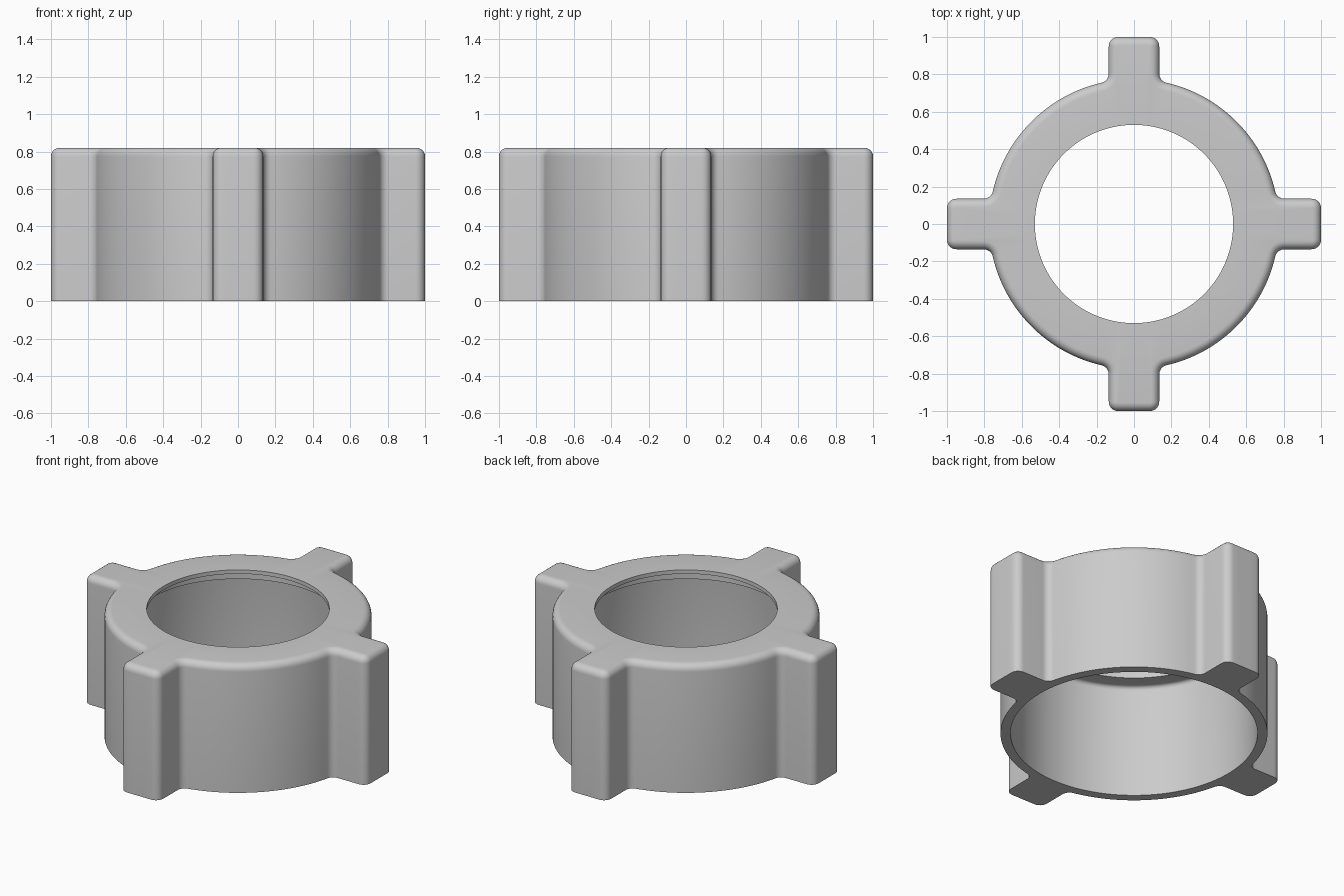
import bpy, bmesh
from math import sin, cos, pi, atan2, sqrt

cube = bpy.data.objects.get("Cube")
if cube:
    bpy.data.objects.remove(cube)

HEIGHT, RING, REACH, HALF = 0.82, 0.775, 1.0, 0.135
ROUND, FILLET = 0.05, 0.05


def arc(cx, cy, r, a, b, n):
    return [(cx + r * cos(a + (b - a) * i / n), cy + r * sin(a + (b - a) * i / n))
            for i in range(n + 1)]


def outline(inset):
    """Ring with four lugs, moved inward by inset; root fillets grow, corners shrink."""
    fy = HALF + FILLET
    fx = sqrt((RING + FILLET) ** 2 - fy ** 2)
    root = atan2(fy, fx)
    half = [(REACH - inset, 0), (REACH - inset, HALF / 3)]
    half += arc(REACH - ROUND, HALF - ROUND, ROUND - inset, 0, pi / 2, 6)
    half += arc(fx, fy, FILLET + inset, 1.5 * pi, pi + root, 7)
    half += arc(0, 0, RING - inset, root, pi / 4, 14)[1:]
    quarter = half + [(y, x) for x, y in reversed(half[1:-1])]
    points = []
    for _ in range(4):
        points += quarter
        quarter = [(-y, x) for x, y in quarter]
    return points


base = outline(0)
angles = [atan2(y, x) for x, y in base]


def circle(r):
    return [(r * cos(a), r * sin(a)) for a in angles]


# Outer wall and rounded top edge
EDGE = 0.045
loops = [(base, 0)]
for i in range(7):
    t = i / 6 * pi / 2
    loops.append((outline(EDGE * (1 - cos(t))), HEIGHT - EDGE + EDGE * sin(t)))

# Stepped bore, from the thin top lip down to the wide socket
loops += [(circle(0.53), HEIGHT), (circle(0.53), 0.795),
          (circle(0.61), 0.795), (circle(0.61), 0.725)]
COVE = 0.025
for i in range(5):
    t = i / 4 * pi / 2
    loops.append((circle(0.717 - COVE + COVE * sin(t)), 0.725 - COVE + COVE * cos(t)))
loops.append((circle(0.717), 0))

# Skin the closed sequence of loops
bm = bmesh.new()
rows = [[bm.verts.new((x, y, z)) for x, y in pts] for pts, z in loops]
count = len(base)
for k, low in enumerate(rows):
    high = rows[(k + 1) % len(rows)]
    for i in range(count):
        j = (i + 1) % count
        bm.faces.new((low[i], low[j], high[j], high[i]))
bmesh.ops.recalc_face_normals(bm, faces=bm.faces)
mesh = bpy.data.meshes.new("lugged_collar")
bm.to_mesh(mesh)
bm.free()

collar = bpy.data.objects.new("lugged_collar", mesh)
bpy.context.collection.objects.link(collar)

# Plain grey material
grey = bpy.data.materials.new("plain grey")
grey.use_nodes = True
colour = (0.6, 0.6, 0.6, 1)
grey.diffuse_color = colour
grey.node_tree.nodes["Principled BSDF"].inputs["Base Color"].default_value = colour
mesh.materials.append(grey)

# Smooth curves, sharp rims
bpy.ops.object.select_all(action="DESELECT")
collar.select_set(True)
bpy.context.view_layer.objects.active = collar
bpy.ops.object.shade_smooth_by_angle(angle=pi / 6)
